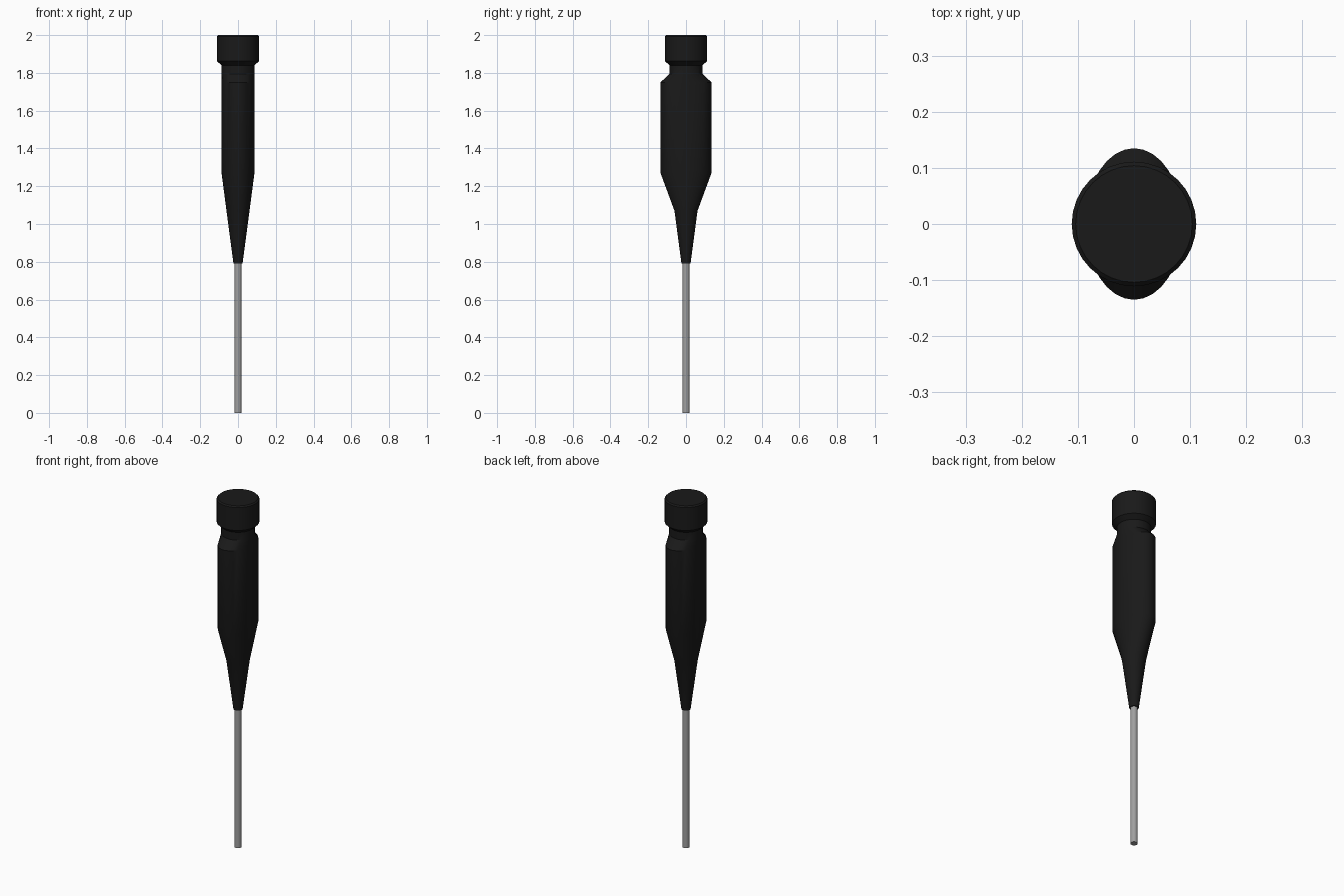
import bpy, bmesh, math

if "Cube" in bpy.data.objects:
    bpy.data.objects.remove(bpy.data.objects["Cube"])


def material(name, rgb):
    m = bpy.data.materials.new(name)
    m.diffuse_color = (*rgb, 1)
    m.use_nodes = True
    m.node_tree.nodes["Principled BSDF"].inputs["Base Color"].default_value = m.diffuse_color
    return m


def loft(name, rings, sides, mat):
    """Stack elliptical rings (z, half width x, half width y) into a closed solid."""
    bm = bmesh.new()
    loops = []
    for z, rx, ry in rings:
        angles = [2 * math.pi * i / sides for i in range(sides)]
        loops.append([bm.verts.new((rx * math.cos(a), ry * math.sin(a), z)) for a in angles])
    for low, high in zip(loops, loops[1:]):
        for i in range(sides):
            j = (i + 1) % sides
            bm.faces.new((low[i], low[j], high[j], high[i]))
    bm.faces.new(loops[0][::-1])
    bm.faces.new(loops[-1])
    mesh = bpy.data.meshes.new(name)
    bm.to_mesh(mesh)
    bm.free()
    obj = bpy.data.objects.new(name, mesh)
    bpy.context.collection.objects.link(obj)
    mesh.materials.append(mat)
    bpy.ops.object.select_all(action='DESELECT')
    obj.select_set(True)
    bpy.context.view_layer.objects.active = obj
    bpy.ops.object.shade_smooth_by_angle(angle=math.radians(30))
    return obj


black = material("black_plastic", (0.01, 0.01, 0.01))
steel = material("steel", (0.35, 0.35, 0.35))

# Handle: round tip and neck, oval grip between, round end cap
loft("handle", [
    (0.79, 0.024, 0.024),
    (1.07, 0.061, 0.061),
    (1.27, 0.087, 0.135),
    (1.75, 0.087, 0.135),
    (1.795, 0.087, 0.087),
    (1.84, 0.087, 0.087),
    (1.862, 0.111, 0.111),
    (1.993, 0.111, 0.111),
    (2.00, 0.104, 0.104),
], 32, black)

# Shaft: plain steel rod, seated slightly into the handle
loft("shaft", [(0, 0.019, 0.019), (0.80, 0.019, 0.019)], 16, steel)
